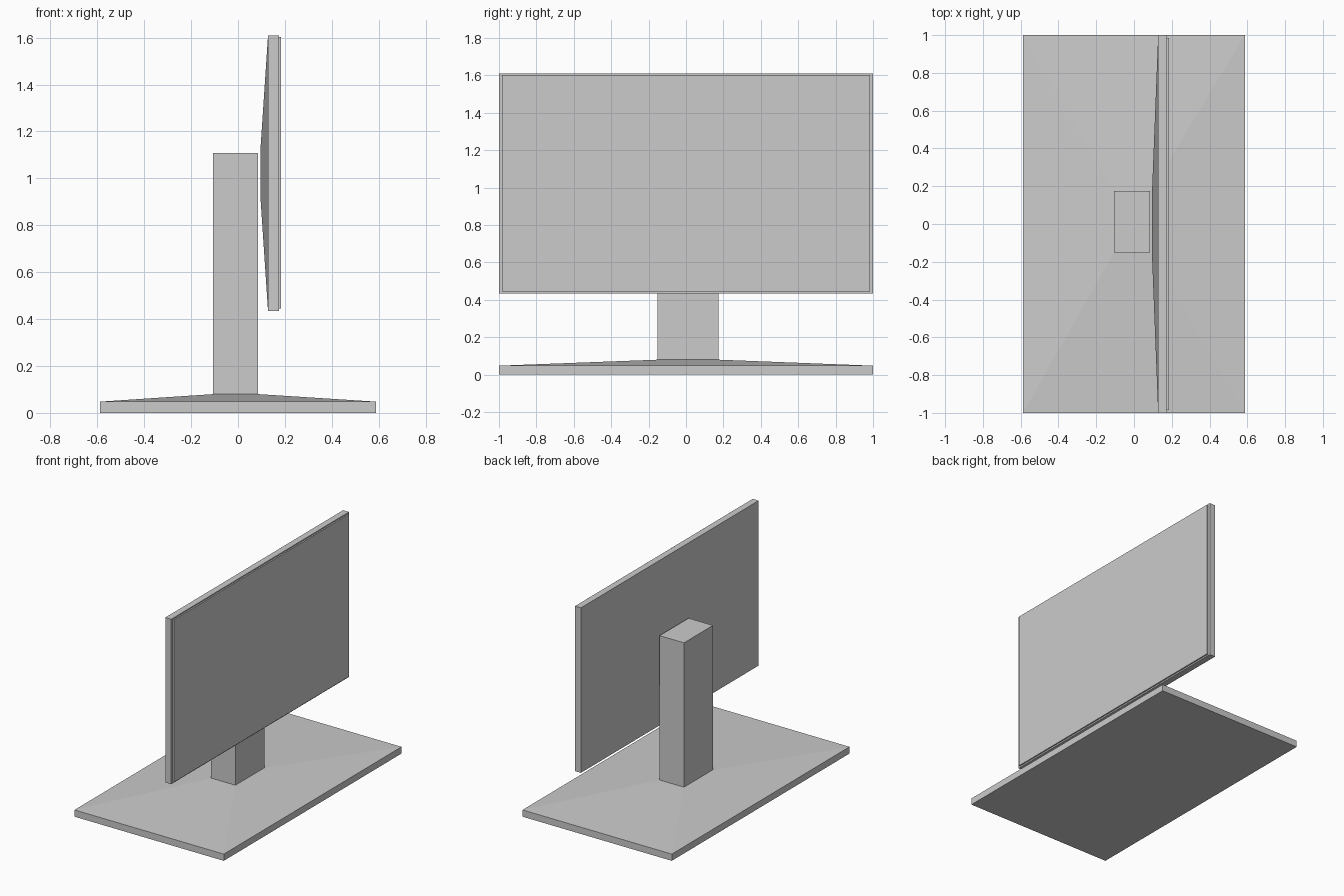
import bpy, bmesh
from mathutils import Vector

if "Cube" in bpy.data.objects:
    bpy.data.objects.remove(bpy.data.objects["Cube"])


def loft(name, rings, axis):
    """Rectangular rings (pos, u0, u1, v0, v1) joined along axis x or z."""
    bm = bmesh.new()
    loops = []
    for p, u0, u1, v0, v1 in rings:
        corners = [(u0, v0), (u1, v0), (u1, v1), (u0, v1)]
        loops.append([bm.verts.new(Vector((p, u, v) if axis == 'x' else (u, v, p)))
                      for u, v in corners])
    for a, b in zip(loops, loops[1:]):
        for i in range(4):
            j = (i + 1) % 4
            bm.faces.new((a[i], a[j], b[j], b[i]))
    bm.faces.new(loops[0][::-1])
    bm.faces.new(loops[-1])
    bmesh.ops.recalc_face_normals(bm, faces=bm.faces)
    mesh = bpy.data.meshes.new(name)
    bm.to_mesh(mesh)
    bm.free()
    obj = bpy.data.objects.new(name, mesh)
    bpy.context.collection.objects.link(obj)
    return obj


# Foot plate rising gently into the upright post
post = (-0.106, 0.086, -0.152, 0.174)
foot = (-0.588, 0.588, -1.0, 1.0)
loft("stand", [(0.0, *foot), (0.048, *foot), (0.08, *post), (1.108, *post)], 'z')

# Screen: bulged back, straight rim, raised display panel (faces +x)
rim = (-1.0, 1.0, 0.435, 1.61)
panel = (-0.984, 0.984, 0.445, 1.602)
loft("screen", [(0.095, -0.16, 0.16, 0.93, 1.115), (0.128, *rim),
                (0.174, *rim), (0.174, *panel), (0.184, *panel)], 'x')
